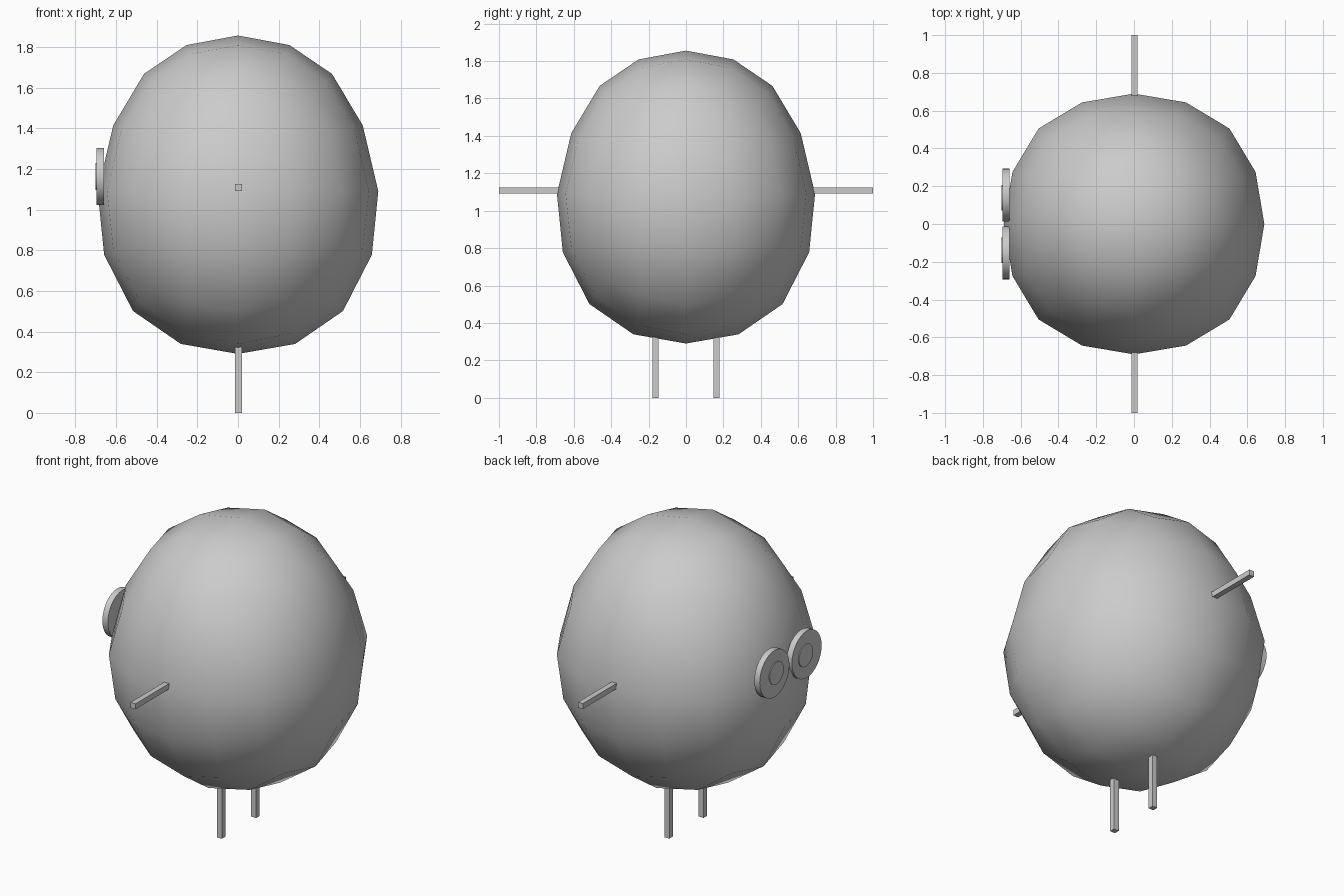
import bpy, math

if "Cube" in bpy.data.objects:
    bpy.data.objects.remove(bpy.data.objects["Cube"])

# Body profile by relative height: (level, z, width factor)
PROFILE = [(-1, .29, 1.02), (-.933, .339, 1.02), (-.732, .501, 1.022), (-.4, .777, 1.023),
           (0, 1.09, 1.0), (.4, 1.415, .953), (.732, 1.667, .915), (.933, 1.809, .92), (1, 1.856, .92)]


def profile_at(u):
    u = max(-1, min(1, u))
    for (a, za, ka), (b, zb, kb) in zip(PROFILE, PROFILE[1:]):
        if u <= b:
            t = (u - a) / (b - a)
            return za + (zb - za) * t, ka + (kb - ka) * t
    return PROFILE[-1][1:]


def box(name, loc, size):
    bpy.ops.mesh.primitive_cube_add(size=1, location=loc)
    ob = bpy.context.object
    ob.name = name
    ob.scale = size
    return ob


def disc(name, x0, x1, y, z, r):
    bpy.ops.mesh.primitive_cylinder_add(vertices=32, radius=r, depth=x1 - x0,
                                        location=((x0 + x1) / 2, y, z),
                                        rotation=(0, math.pi / 2, 0))
    bpy.context.object.name = name
    bpy.ops.object.shade_smooth_by_angle(angle=math.radians(30))


# Egg body: rounded cube, narrowed toward the top
bpy.ops.mesh.primitive_cube_add(size=2)
body = bpy.context.object
body.name = "body"
sub = body.modifiers.new("round", 'SUBSURF')
sub.levels = sub.render_levels = 2
sub.use_limit_surface = False
bpy.ops.object.modifier_apply(modifier=sub.name)
verts = body.data.vertices
half_h = max(v.co.z for v in verts)
half_w = max(v.co.x for v in verts)
for v in verts:
    z, k = profile_at(v.co.z / half_h)
    s = k * .69 / half_w
    v.co = (v.co.x * s, v.co.y * s, z)
bpy.ops.object.shade_smooth()

# Paired parts
for side, s in (("left", 1), ("right", -1)):
    box(side + "_arm", (.002, s * .81, 1.108), (.033, .38, .033))
    box(side + "_leg", (.002, s * .163, .18), (.033, .033, .36))
    disc(side + "_eye", -.696, -.66, s * .153, 1.163, .141)
    disc(side + "_pupil", -.701, -.665, s * .139, 1.163, .067)
